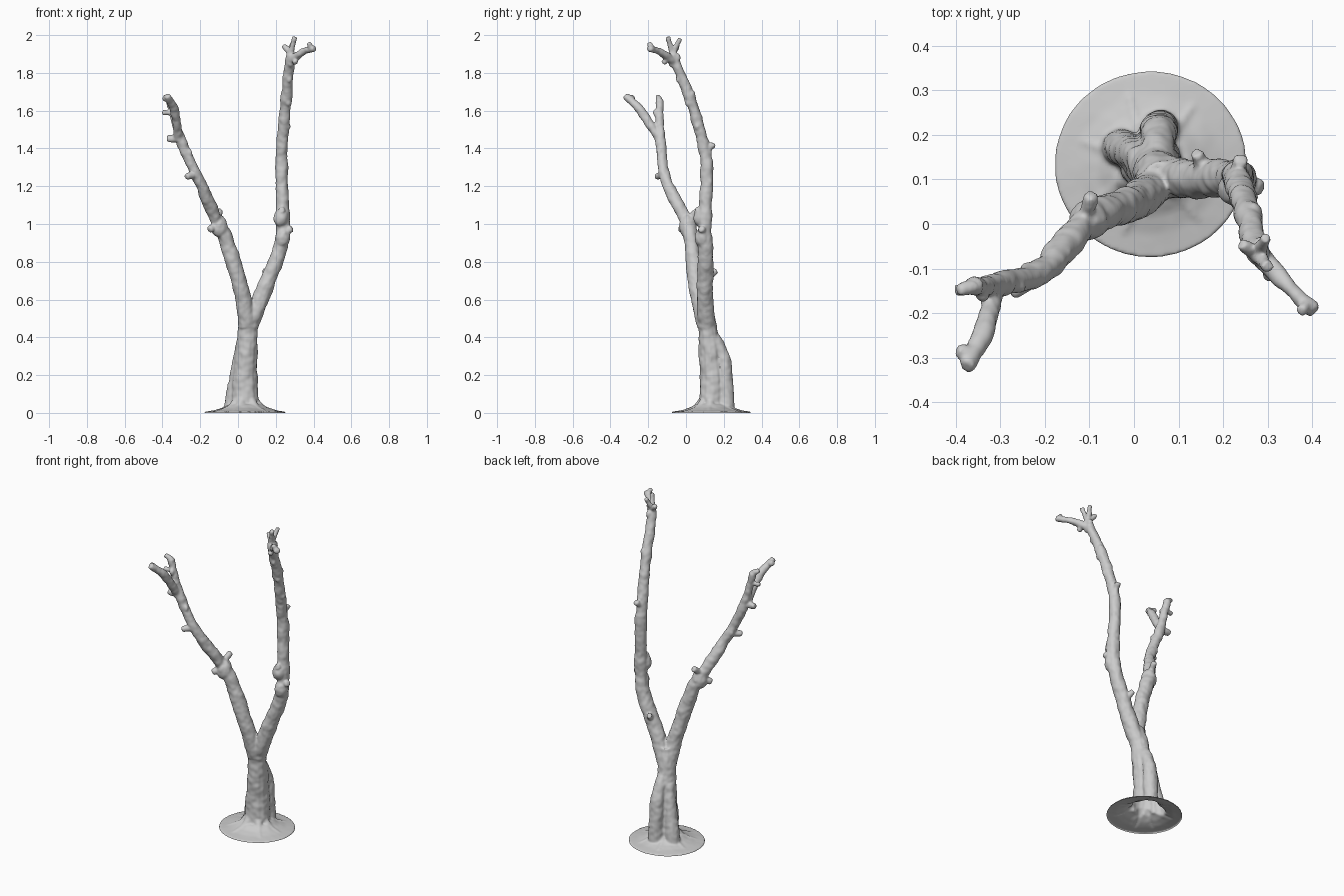
import bpy, bmesh, math, random
from mathutils import Vector, noise

if "Cube" in bpy.data.objects:
    bpy.data.objects.remove(bpy.data.objects["Cube"])

random.seed(4)
bm = bmesh.new()


def spline(pts, steps=6):
    """Catmull-Rom curve through the points."""
    p = [Vector(q) for q in pts]
    p = [2 * p[0] - p[1]] + p + [2 * p[-1] - p[-2]]
    out = []
    for a, b, c, d in zip(p, p[1:], p[2:], p[3:]):
        for k in range(steps):
            t = k / steps
            out.append(b + ((c - a) * t + (2 * a - 5 * b + 4 * c - d) * t * t
                            + (3 * b - a - 3 * c + d) * t ** 3) / 2)
    return out + [p[-2]]


def skin(loops):
    """Closed surface through a row of vertex loops."""
    n = len(loops[0])
    for l0, l1 in zip(loops, loops[1:]):
        for k in range(n):
            j = (k + 1) % n
            bm.faces.new((l0[k], l0[j], l1[j], l1[k]))
    bm.faces.new(loops[0][::-1])
    bm.faces.new(loops[-1])


def ring(c, u, v, n):
    turns = (math.tau * k / n for k in range(n))
    return [bm.verts.new(c + u * math.cos(a) + v * math.sin(a)) for a in turns]


def tube(pts, r0, r1, sides=14):
    """Limb tapering from r0 to r1; returns its centre line."""
    path = spline(pts)
    last = len(path) - 1
    loops = []
    for i, q in enumerate(path):
        d = (path[min(i + 1, last)] - path[max(i - 1, 0)]).normalized()
        u = d.cross(Vector((0, 1, 0) if abs(d.y) < .8 else (1, 0, 0))).normalized()
        r = r0 + (r1 - r0) * i / last
        loops.append(ring(q, u * r, d.cross(u) * r, sides))
    skin(loops)
    return path


def burl(c, r):
    geo = bmesh.ops.create_icosphere(bm, subdivisions=2, radius=r)
    for v in geo['verts']:
        v.co = Vector(c) + v.co * Vector((1, 1, 1.4))


# trunk with two buttresses at the back
tube([(.035, .14, -.06), (.038, .138, .2), (.05, .12, .4), (.06, .1, .56)], .076, .042)
tube([(-.035, .165, -.06), (-.025, .17, .1), (.02, .14, .36)], .048, .03)
tube([(.06, .21, -.06), (.055, .207, .24), (.055, .15, .4)], .046, .03)

# two main limbs and their end forks
left = tube([(.05, .1, .46), (.015, .055, .67), (-.07, .025, .93), (-.115, 0, 1.02),
             (-.205, -.105, 1.23), (-.305, -.135, 1.45), (-.36, -.14, 1.655)], .046, .021)
right = tube([(.06, .11, .46), (.13, .1, .63), (.22, .105, .86), (.235, .1, 1.02),
              (.23, .108, 1.33), (.25, .045, 1.6), (.27, -.045, 1.83), (.28, -.07, 1.9)], .046, .022)
left_fork = tube([(-.315, -.14, 1.45), (-.335, -.24, 1.6), (-.375, -.32, 1.68)], .026, .017)
right_fork = tube([(.28, -.065, 1.86), (.35, -.145, 1.915), (.405, -.195, 1.93)], .021, .015)
limbs = left + right + left_fork + right_fork

# cut twigs: each grows from the nearest limb to its tip
for tip in [(.3, -.095, 1.99), (.295, -.03, 1.985), (.24, -.045, 1.945), (.375, -.195, 1.96),
            (.305, -.12, 1.85), (.275, .04, 1.69), (.24, .145, 1.425), (.285, .08, .975),
            (.14, .16, .755), (.23, .05, 1.075), (-.095, .065, 1.07), (-.15, -.03, .97),
            (-.275, -.155, 1.25), (-.375, -.14, 1.455), (-.4, -.15, 1.59), (-.395, -.15, 1.675),
            (-.395, -.285, 1.67)]:
    tip = Vector(tip)
    base = min(limbs, key=lambda q: (q + Vector((0, 0, .02)) - tip).length)
    r = .013 if tip.z > 1.5 else .016
    tube([base, base.lerp(tip, .6), tip], r * 1.2, r, 10)

# burls, and small knots scattered up the limbs
burl((-.1, .01, .99), .045)
burl((.225, .08, 1.03), .037)
burl((.235, .09, .93), .042)
for limb in (left, right):
    for q in limb[10::3]:
        a = random.uniform(0, math.tau)
        burl(q + Vector((math.cos(a), math.sin(a), 0)) * .022, .015)

# root mound
centre, X, Y = Vector((.037, .134, 0)), Vector((1, 0, 0)), Vector((0, .97, 0))
skin([ring(centre + Vector((0, 0, z)), X * r, Y * r, 64) for r, z in
      [(.215, -.05), (.215, .006), (.16, .014), (.12, .026), (.085, .045)]])

# surface roots
for k in range(7):
    a = math.tau * (k + random.uniform(-.2, .2)) / 7
    d = Vector((math.cos(a), math.sin(a), 0))
    tube([centre + d * s + Vector((0, 0, z)) for s, z in ((.04, .07), (.09, .025), (.165, .003))],
         .025, .012, 10)

bmesh.ops.recalc_face_normals(bm, faces=bm.faces)
me = bpy.data.meshes.new("bare_tree")
bm.to_mesh(me)
bm.free()
tree = bpy.data.objects.new("bare_tree", me)
bpy.context.collection.objects.link(tree)
bpy.context.view_layer.objects.active = tree
tree.select_set(True)

# fuse the limbs into one bark surface
fuse = tree.modifiers.new("fuse", 'REMESH')
fuse.mode = 'VOXEL'
fuse.voxel_size = .006
bpy.ops.object.modifier_apply(modifier="fuse")
soft = tree.modifiers.new("soften", 'SMOOTH')
soft.iterations = 5
bpy.ops.object.modifier_apply(modifier="soften")

# lumpy bark, then open the underside
me = tree.data
bm = bmesh.new()
bm.from_mesh(me)
bm.normal_update()
moves = []
for v in bm.verts:
    p = v.co
    n = .006 * noise.noise(p * 13) + .003 * noise.noise(p * 36)
    moves.append(v.normal * (n + .001) * min(1, max(.15, p.z / .08)))
for v, m in zip(bm.verts, moves):
    v.co += m
bmesh.ops.bisect_plane(bm, geom=bm.verts[:] + bm.edges[:] + bm.faces[:], plane_co=(0, 0, 0),
                       plane_no=(0, 0, 1), clear_inner=True)
bm.to_mesh(me)
bm.free()
bpy.ops.object.shade_smooth()
